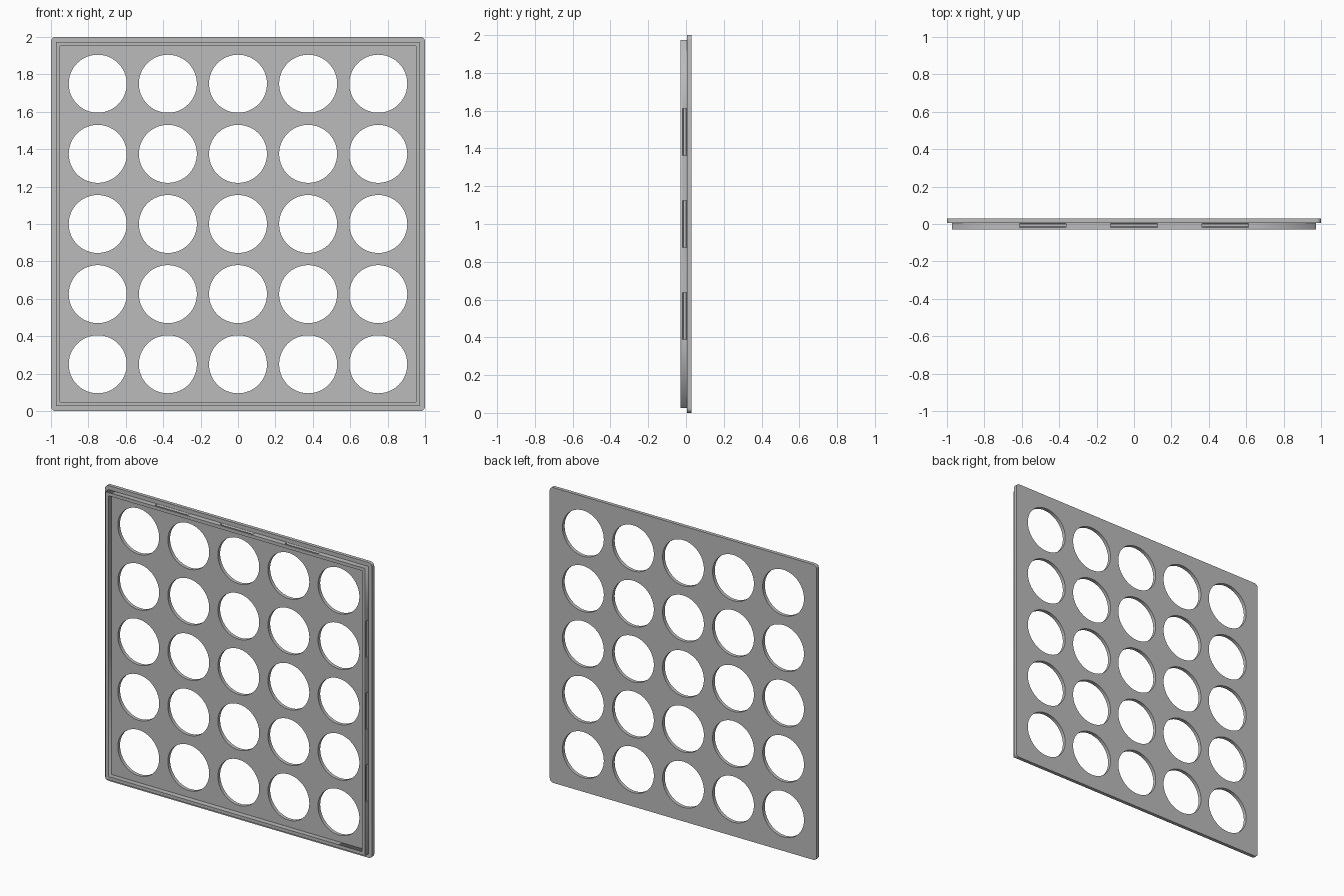
import bpy, bmesh, math
from mathutils import Matrix, Vector

cube = bpy.data.objects.get("Cube")
if cube:
    bpy.data.objects.remove(cube, do_unlink=True)

HOLE_RADIUS, HOLE_PITCH = 0.155, 0.375
RIM_OUTER, RIM_INNER = 0.973, 0.951
BACK, STEP, FRONT = 0.03, 0.006, -0.03

grey = bpy.data.materials.new("plain grey")
grey.use_nodes = True
grey.diffuse_color = (0.5, 0.5, 0.5, 1)
grey.node_tree.nodes["Principled BSDF"].inputs["Base Color"].default_value = (0.5, 0.5, 0.5, 1)


def circle(cx, cy, r, n=72):
    return [(cx + r * math.cos(math.tau * i / n), cy + r * math.sin(math.tau * i / n)) for i in range(n)]


def square(half, radius=0.0, steps=6):
    """Square outline, with rounded corners if a radius is given."""
    if not radius:
        return [(half, half), (-half, half), (-half, -half), (half, -half)]
    points = []
    for corner in range(4):
        mid = math.pi / 4 + corner * math.pi / 2
        cx = math.copysign(half - radius, math.cos(mid))
        cy = math.copysign(half - radius, math.sin(mid))
        for s in range(steps + 1):
            a = (corner + s / steps) * math.pi / 2
            points.append((cx + radius * math.cos(a), cy + radius * math.sin(a)))
    return points


def sheet(name, outlines, y0, y1):
    """Upright sheet between two depths; inner outlines become openings."""
    curve = bpy.data.curves.new(name, "CURVE")
    curve.dimensions = "2D"
    curve.fill_mode = "BOTH"
    curve.extrude = abs(y1 - y0) / 2
    for outline in outlines:
        spline = curve.splines.new("POLY")
        spline.points.add(len(outline) - 1)
        for point, (x, y) in zip(spline.points, outline):
            point.co = (x, y, 0, 1)
        spline.use_cyclic_u = True
    temp = bpy.data.objects.new(name + " outline", curve)
    bpy.context.collection.objects.link(temp)
    bpy.context.view_layer.update()
    mesh = bpy.data.meshes.new_from_object(temp.evaluated_get(bpy.context.evaluated_depsgraph_get()))
    bpy.data.objects.remove(temp, do_unlink=True)
    bm = bmesh.new()
    bm.from_mesh(mesh)
    bmesh.ops.remove_doubles(bm, verts=bm.verts, dist=1e-5)
    bm.transform(Matrix.Translation((0, (y0 + y1) / 2, 1)) @ Matrix.Rotation(math.pi / 2, 4, "X"))
    bmesh.ops.recalc_face_normals(bm, faces=bm.faces)
    bm.to_mesh(mesh)
    bm.free()
    mesh.materials.clear()
    mesh.materials.append(grey)
    obj = bpy.data.objects.new(name, mesh)
    bpy.context.collection.objects.link(obj)
    return obj


def smooth(obj):
    bpy.ops.object.select_all(action="DESELECT")
    obj.select_set(True)
    bpy.context.view_layer.objects.active = obj
    bpy.ops.object.shade_smooth_by_angle(angle=math.radians(30))


# Back plate with a five by five grid of round openings
holes = [circle(i * HOLE_PITCH, j * HOLE_PITCH, HOLE_RADIUS)
         for i in range(-2, 3) for j in range(-2, 3)]
plate = sheet("perforated_plate", [square(1, 0.025)] + holes, STEP, BACK)
smooth(plate)

# Raised rim on the front
rim = sheet("front_rim", [square(RIM_OUTER), square(RIM_INNER)], FRONT, STEP)

# Shallow bevelled slots, three along each side of the rim
bm = bmesh.new()
for side in range(4):
    turn = Matrix.Translation((0, 0, 1)) @ Matrix.Rotation(side * math.pi / 2, 4, "Y")
    for k in (-1, 0, 1):
        place = turn @ Matrix.Translation((k * 0.4875, -0.007, RIM_OUTER))
        verts = bmesh.ops.create_cube(bm, size=1)["verts"]
        for v in verts:
            width = 0.012 if v.co.z < 0 else 0.032
            v.co = place @ Vector((v.co.x * 0.25, v.co.y * width, v.co.z * 0.02))
bmesh.ops.recalc_face_normals(bm, faces=bm.faces)
mesh = bpy.data.meshes.new("slot_cutter")
bm.to_mesh(mesh)
bm.free()
mesh.materials.append(grey)
cutter = bpy.data.objects.new("slot_cutter", mesh)
bpy.context.collection.objects.link(cutter)
cutter.hide_render = True
cutter.hide_set(True)
cutter.display_type = "WIRE"

cut = rim.modifiers.new("slots", "BOOLEAN")
cut.operation = "DIFFERENCE"
cut.solver = "EXACT"
cut.object = cutter
